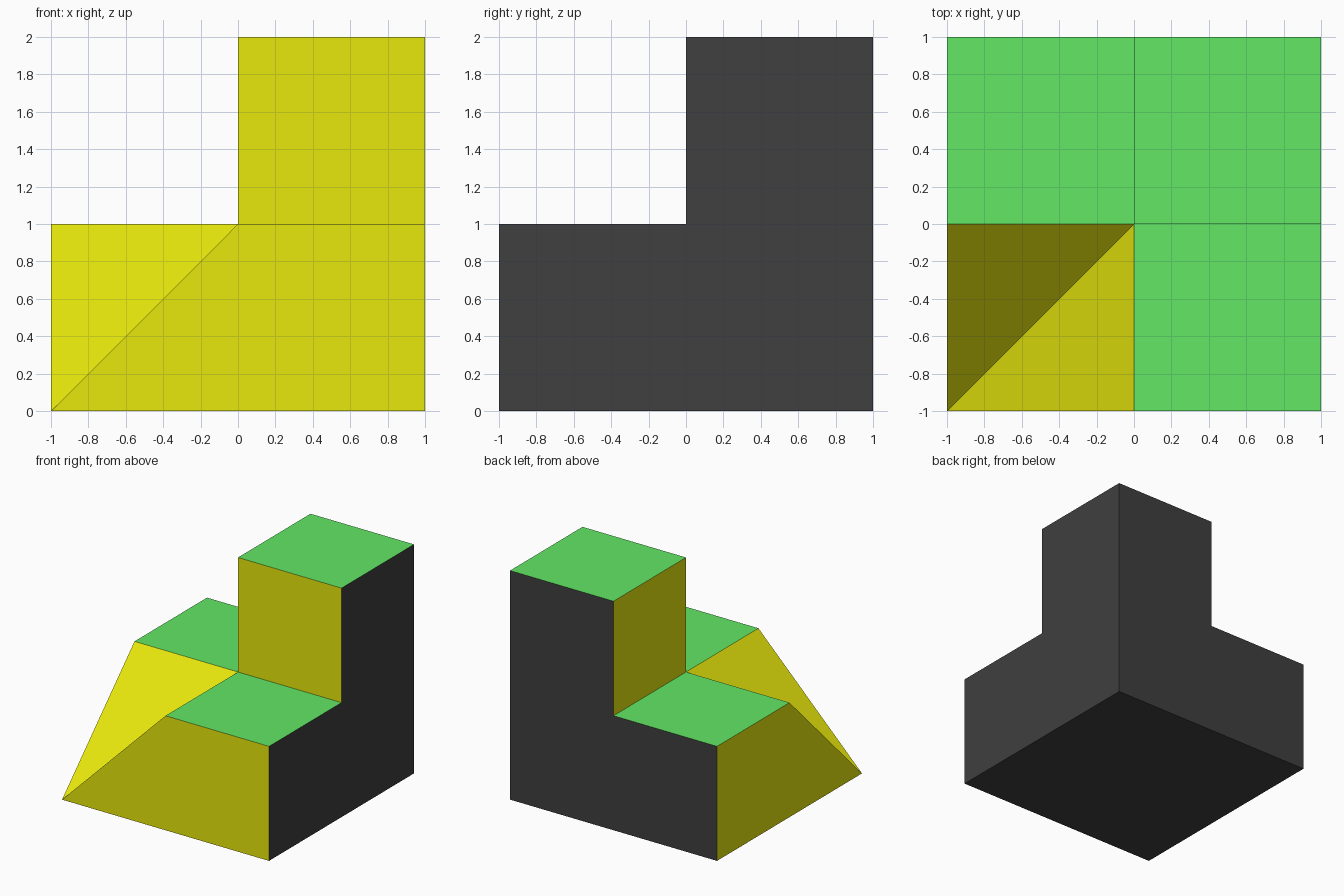
import bpy
import bmesh

if "Cube" in bpy.data.objects:
    bpy.data.objects.remove(bpy.data.objects["Cube"])

def material(name, rgb):
    mat = bpy.data.materials.new(name)
    mat.diffuse_color = (*rgb, 1.0)
    mat.use_nodes = True
    mat.node_tree.nodes["Principled BSDF"].inputs["Base Color"].default_value = mat.diffuse_color
    return mat

ROCK, GRASS, HIDDEN = 0, 1, 2

# Faces of the front/right half; the other half mirrors it across the x = y plane
half = [
    (ROCK, [(-1, -1, 0), (1, -1, 0), (1, -1, 1), (0, -1, 1)]),      # front wall
    (ROCK, [(-1, -1, 0), (0, -1, 1), (0, 0, 1)]),                   # valley slope
    (GRASS, [(0, -1, 1), (1, -1, 1), (1, 0, 1), (0, 0, 1)]),        # lower ledge
    (ROCK, [(0, 0, 1), (1, 0, 1), (1, 0, 2), (0, 0, 2)]),           # upper wall
    (HIDDEN, [(1, -1, 0), (1, 1, 0), (1, 1, 2), (1, 0, 2), (1, 0, 1), (1, -1, 1)]),  # stepped side
]
# Faces lying across the mirror plane
middle = [
    (GRASS, [(0, 0, 2), (1, 0, 2), (1, 1, 2), (0, 1, 2)]),          # upper top
    (HIDDEN, [(-1, -1, 0), (-1, 1, 0), (1, 1, 0), (1, -1, 0)]),     # underside
]
mirrored = [(m, [(y, x, z) for x, y, z in reversed(pts)]) for m, pts in half]

# Weld everything into one closed corner block
bm = bmesh.new()
for mat_index, pts in half + mirrored + middle:
    face = bm.faces.new([bm.verts.new(p) for p in pts])
    face.material_index = mat_index
bmesh.ops.remove_doubles(bm, verts=bm.verts[:], dist=0.001)
bmesh.ops.recalc_face_normals(bm, faces=bm.faces[:])

mesh = bpy.data.meshes.new("cliff_corner")
bm.to_mesh(mesh)
bm.free()
mesh.materials.append(material("yellow_rock", (0.8, 0.8, 0.004)))
mesh.materials.append(material("green_grass", (0.123, 0.8, 0.13)))
mesh.materials.append(material("dark_sides", (0.05, 0.05, 0.05)))
bpy.context.collection.objects.link(bpy.data.objects.new("cliff_corner", mesh))
